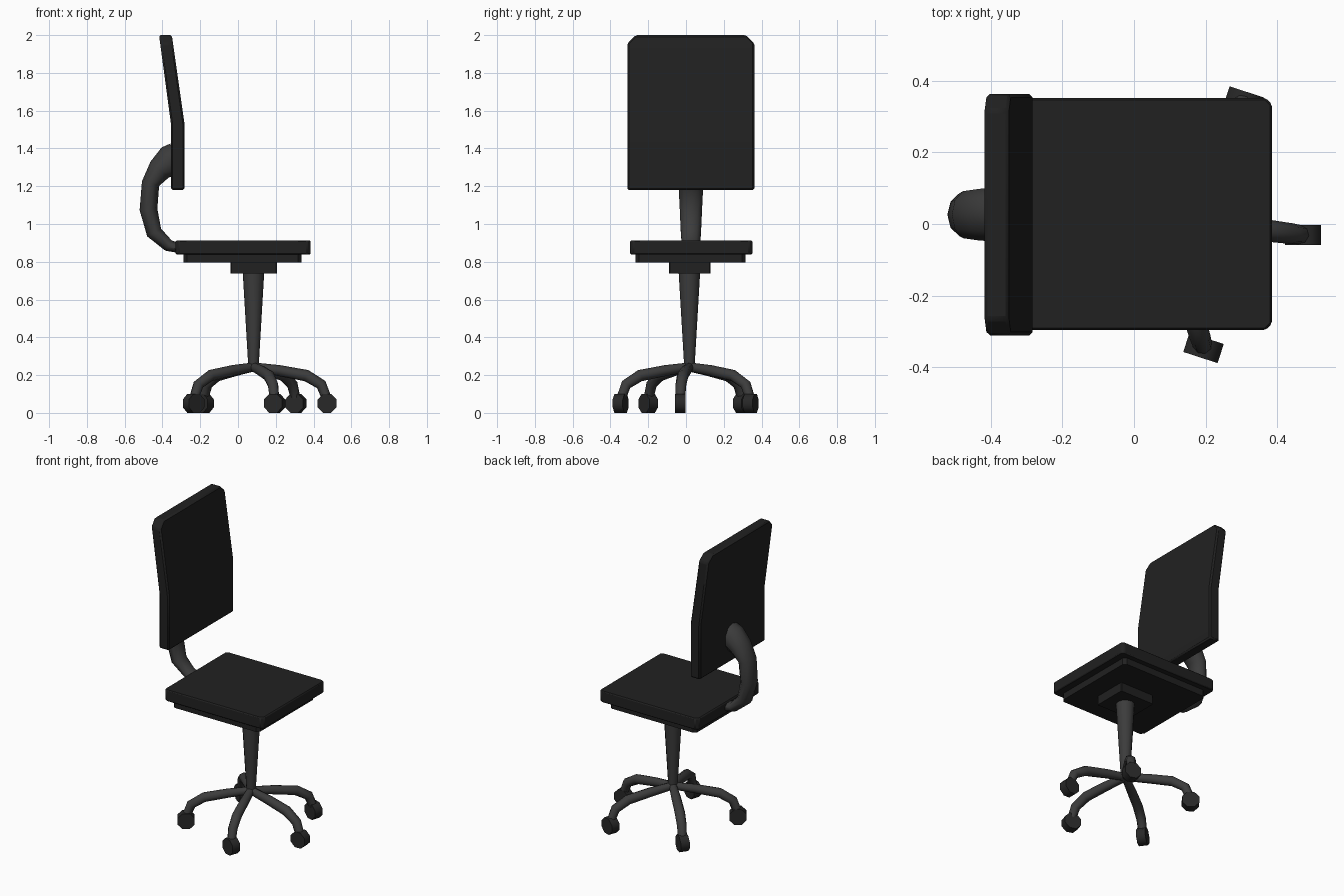
import bpy, bmesh, math
from mathutils import Vector

if "Cube" in bpy.data.objects:
    bpy.data.objects.remove(bpy.data.objects["Cube"])


def material(name, v):
    m = bpy.data.materials.new(name)
    m.diffuse_color = (v, v, v, 1)
    m.use_nodes = True
    m.node_tree.nodes["Principled BSDF"].inputs["Base Color"].default_value = m.diffuse_color
    return m


FABRIC = material("black fabric", 0.015)
METAL = material("dark grey metal", 0.045)
RUBBER = material("wheel black", 0.021)


def loft(name, rings, mat, bevel=0, angle=40):
    """Skin a list of equal-length rings and cap both ends."""
    bm = bmesh.new()
    vs = [[bm.verts.new(p) for p in r] for r in rings]
    n = len(rings[0])
    for a, b in zip(vs, vs[1:]):
        for i in range(n):
            j = (i + 1) % n
            bm.faces.new((a[i], a[j], b[j], b[i]))
    bm.faces.new(vs[0][::-1])
    bm.faces.new(vs[-1])
    bmesh.ops.recalc_face_normals(bm, faces=bm.faces)
    me = bpy.data.meshes.new(name)
    bm.to_mesh(me)
    bm.free()
    me.materials.append(mat)
    ob = bpy.data.objects.new(name, me)
    bpy.context.collection.objects.link(ob)
    if bevel:
        mod = ob.modifiers.new("bevel", 'BEVEL')
        mod.width, mod.segments = bevel, 1
        mod.limit_method, mod.angle_limit = 'ANGLE', math.radians(40)
    bpy.ops.object.select_all(action='DESELECT')
    ob.select_set(True)
    bpy.context.view_layer.objects.active = ob
    bpy.ops.object.shade_smooth_by_angle(angle=math.radians(angle))
    return ob


def tube(name, path, side, mat, n=10):
    """path: (point, in-plane radius, sideways radius); side: sideways unit vector."""
    pts = [Vector(p[0]) for p in path]
    rings = []
    for k, (p, a, b) in enumerate(path):
        t = (pts[min(k + 1, len(pts) - 1)] - pts[max(k - 1, 0)]).normalized()
        up = side.cross(t)
        rings.append([pts[k] + up * a * math.cos(2 * math.pi * i / n)
                      + side * b * math.sin(2 * math.pi * i / n) for i in range(n)])
    return loft(name, rings, mat, angle=50)


def slab(name, x0, x1, y0, y1, z0, z1, c, mat, bevel=0):
    """Flat plate with chamfered plan corners."""
    out = [(x0 + c, y0), (x1 - c, y0), (x1, y0 + c), (x1, y1 - c),
           (x1 - c, y1), (x0 + c, y1), (x0, y1 - c), (x0, y0 + c)]
    return loft(name, [[(x, y, z) for x, y in out] for z in (z0, z1)], mat, bevel)


# seat cushion, its pan and the mounting block
slab("seat_cushion", -0.33, 0.385, -0.296, 0.352, 0.839, 0.913, 0.018, FABRIC, 0.006)
slab("seat_pan", -0.288, 0.336, -0.268, 0.314, 0.796, 0.842, 0.018, FABRIC)
slab("mounting_block", -0.04, 0.206, -0.09, 0.129, 0.738, 0.80, 0.005, FABRIC)

# backrest: leans back above the bend, top corners cut
CY = 0.026
sections = [(1.18, -0.355, -0.283, 0.337), (1.53, -0.355, -0.283, 0.337),
            (1.955, -0.412, -0.344, 0.337), (2.0, -0.418, -0.350, 0.292)]
loft("backrest", [[(xb, CY - h, z), (xf, CY - h, z), (xf, CY + h, z), (xb, CY + h, z)]
                  for z, xb, xf, h in sections], FABRIC, 0.009)

# curved arm joining seat and backrest
arm = [(-0.335, 1.342, .087, .079), (-0.357, 1.336, .084, .079), (-0.415, 1.288, .064, .076),
       (-0.463, 1.214, .047, .069), (-0.474, 1.077, .047, .062),
       (-0.444, 0.955, .042, .056), (-0.368, 0.886, .032, .050), (-0.31, 0.872, .026, .046)]
tube("back_arm", [((x, CY, z), a, b) for x, z, a, b in arm], Vector((0, 1, 0)), METAL)

# tapered column
HUB = Vector((0.082, 0.018, 0))
tube("column", [(HUB + Vector((0, 0, z)), r, r) for z, r in ((0.225, .027), (0.27, .029), (0.745, .057))],
     Vector((0, 1, 0)), METAL, 12)

# five legs, each with a castor: x, y, wheel heading in degrees
castors = [(0.472, -0.031, 0), (0.194, -0.346, -18), (-0.235, -0.20, 36),
           (-0.185, 0.30, -36), (0.306, 0.342, -18)]
for k, (x, y, deg) in enumerate(castors, 1):
    out = Vector((x, y, 0)) - HUB
    side = Vector((-out.y, out.x, 0)).normalized()
    leg = [(0, .243, .024), (.35, .224, .029), (.72, .197, .031), (.92, .150, .029), (1, .07, .026)]
    tube(f"leg_{k}", [(HUB + out * f + Vector((0, 0, z)), r, r) for f, z, r in leg], side, METAL, 8)
    # wheel: chamfer-free octagonal drum
    a = math.radians(deg)
    fwd, axle = Vector((math.cos(a), math.sin(a), 0)), Vector((-math.sin(a), math.cos(a), 0))
    rings = []
    for s in (-0.028, 0.028):
        ring = []
        for i in range(8):
            t = math.radians(22.5 + 45 * i)
            ring.append(Vector((x, y, 0.054)) + axle * s
                        + (fwd * math.cos(t) + Vector((0, 0, 1)) * math.sin(t)) * 0.0545)
        rings.append(ring)
    # lowest wheel edge rests on the floor
    drop = min(p.z for r in rings for p in r)
    for r in rings:
        for p in r:
            p.z -= drop
    loft(f"castor_{k}", rings, RUBBER, angle=50)
